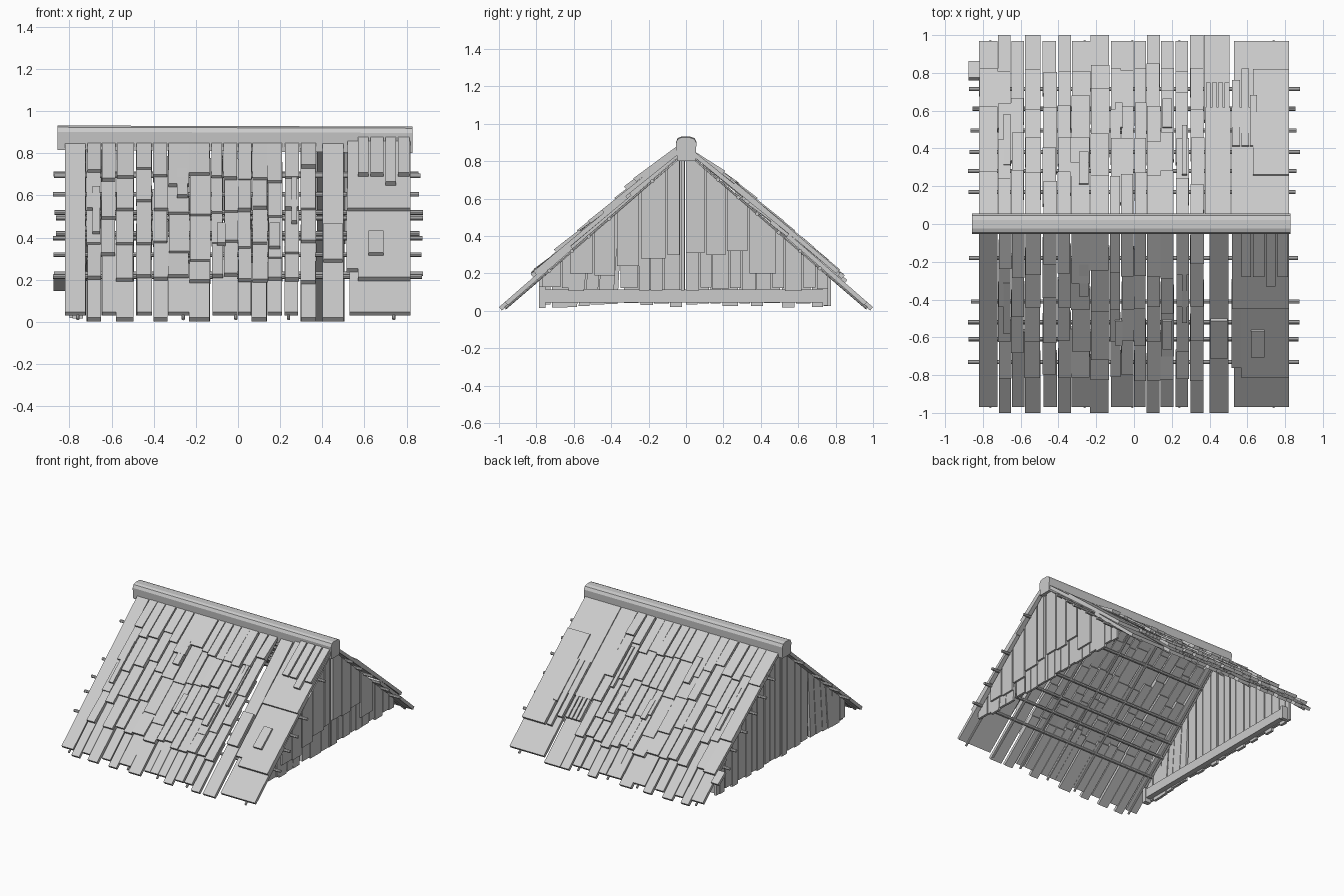
import bpy, random
from mathutils import Vector

if "Cube" in bpy.data.objects:
    bpy.data.objects.remove(bpy.data.objects["Cube"])

random.seed(4)
R = random.uniform
SL = 0.87                         # roof fall per unit of y
N = Vector((0, SL, 1)).normalized()


def mesh(name, verts, faces):
    me = bpy.data.meshes.new(name)
    me.from_pydata(verts, [], faces)
    ob = bpy.data.objects.new(name, me)
    bpy.context.collection.objects.link(ob)
    return ob


def prism(name, a, b):
    """Solid between two matching polygons."""
    n = len(a)
    faces = [tuple(range(n))[::-1], tuple(range(n, 2 * n))]
    faces += [(i, (i + 1) % n, n + (i + 1) % n, n + i) for i in range(n)]
    return mesh(name, [tuple(v) for v in list(a) + list(b)], faces)


def box(name, x0, x1, y0, y1, z0, z1):
    q = lambda z: [(x0, y0, z), (x1, y0, z), (x1, y1, z), (x0, y1, z)]
    return prism(name, q(z0), q(z1))


def roof_pt(side, x, d, h):
    p = Vector((x, d, 0.89 - SL * d)) + N * h
    p.y *= side
    return p


def plank(name, side, x0, x1, d0, d1, h0=0.0, h1=0.0, t=0.024):
    """Board on a roof slope from distance d0 (ridge) to d1 (eave)."""
    q = lambda off: [roof_pt(side, x, d, h + off) for x, d, h in
                     ((x0, d0, h0), (x1, d0, h0), (x1, d1, h1), (x0, d1, h1))]
    return prism(name, q(-t), q(0))


def pole(name, a, b, r):
    a, b = Vector(a), Vector(b)
    bpy.ops.mesh.primitive_cylinder_add(vertices=8, radius=r, depth=(b - a).length,
                                        location=(a + b) / 2)
    ob = bpy.context.object
    ob.name = name
    ob.rotation_euler = (b - a).to_track_quat('Z', 'Y').to_euler()


# shingle columns: x range, eave distance, lap positions
E, F = 0.968, 1.0
cols = [(-.82, -.722, E, ()), (-.717, -.652, F, (.22, .43, .62, .8)),
        (-.648, -.583, E, (.27, .47, .66)), (-.577, -.495, F, (.25, .43, .6, .8)),
        (-.482, -.41, E, (.2, .38, .6, .79)), (-.402, -.335, F, (.25, .43, .61, .8)),
        (-.33, -.232, E, (.3, .45, .66, .8)), (-.23, -.132, F, (.24, .46, .7, .82)),
        (-.124, -.072, E, (.25, .43, .6, .79)), (-.067, -.002, E, (.25, .43, .6, .79)),
        (.002, .063, E, (.25, .44, .62, .8)), (.068, .138, F, (.25, .43, .6, .82)),
        (.142, .21, E, (.27, .46, .68, .8)), (.222, .288, E, (.24, .43, .67, .8)),
        (.3, .37, F, (.2, .43, .6, .82))]
for side, label in ((-1, "front"), (1, "back")):
    for x0, x1, eave, laps in cols:
        if side == 1 and not laps:
            laps = (.25, .6, .8)
        ends = [d + R(-.012, .012) for d in laps] + [eave]
        top = 0.035
        for i, d in enumerate(ends):
            last = i == len(ends) - 1
            j = R(-.003, .003)
            plank(label + "_shingle", side, x0 + j, x1 + j, top, d, 0,
                  0 if last else R(.02, .032))
            top = d - R(.09, .13)
    # narrow strips bridging some columns
    for x0, x1, d0, d1 in ((-.69, -.655, .3, .56), (-.29, -.24, .2, .36),
                           (-.1, -.06, .5, .62), (.255, .28, .25, .5), (.15, .2, .5, .64)):
        plank(label + "_strip", side, x0, x1, d0, d1, .022, .036)

# right-hand end of the front slope
plank("front_long_plank", -1, .4, .5, .035, F)
plank("front_patch", -1, .405, .495, .5, .7, .02, .024)
plank("front_panel_low", -1, .53, .82, .62, E)
plank("front_panel_mid", -1, .57, .82, .32, .8, .01, .024)
plank("front_panel_side", -1, .515, .57, .3, .75, .01, .02)
plank("front_panel_top", -1, .52, .82, .035, .43, .01, .032)
for x0, x1, d in ((.57, .62, .25), (.63, .69, .25), (.70, .75, .3), (.76, .815, .25)):
    plank("front_top_strip", -1, x0, x1, .035, d, .025, .048)
plank("front_low_strip", -1, .62, .69, .55, .68, .03, .04)

# right-hand end of the back slope
plank("back_wide_plank", 1, .3705, .505, .55, F)
plank("back_wide_upper", 1, .375, .51, .035, .6, 0, .026)
for x in (.38, .413, .446, .479):
    plank("back_patch_strip", 1, x, x + .026, .5, .73, .02, .028)
plank("back_panel_low", 1, .53, .82, .55, E)
plank("back_panel_top", 1, .515, .82, .035, .6, 0, .026)
plank("back_panel_side", 1, .63, .82, .25, .8, .02, .03)
for x0, x1, d in ((.52, .56, .74), (.57, .61, .8), (.615, .65, .66)):
    plank("back_side_strip", 1, x0, x1, .4, d, .024, .036)
plank("back_loose_shingle", 1, -.876, -.815, .77, .85, .01, .02)

# batten poles along x
for side, dists in ((-1, (.2, .43, .54, .63, .75)), (1, (.19, .3, .4, .515, .63, .735))):
    for d in dists:
        p = roof_pt(side, 0, d, -.03)
        pole("batten_pole", (R(-.88, -.855), p.y, p.z), (R(.85, .88), p.y, p.z), .011)
    # thin rafters down the slope
    for x in (-.76, -.26, -.01, .24, .49, .74):
        pole("rafter_pole", roof_pt(side, x, .04, -.034), roof_pt(side, x, .985, -.026), .008)

# ridge cap
prof = [(-.046, .805), (.05, .805), (.056, .90), (.045, .922), (.02, .93),
        (-.025, .93), (-.044, .922), (-.054, .90)]
prism("ridge_cap", [(-.857, y, z + (.002 if z > .85 else .012)) for y, z in prof],
      [(.828, y, z - .003) for y, z in prof])


def wall_board(name, xa, xb, y0, y1, bot, lean=0.0, top_off=0.0):
    """Vertical gable board whose top follows the roof."""
    zt = lambda y: .845 - top_off - SL * abs(y)
    ys = [y0, y1]
    pts = [(y0 - lean, bot), (y1 - lean, bot), (y1, max(zt(y1), bot + .01)),
           (y0, max(zt(y0), bot + .01))]
    prism(name, [(xa, y, z) for y, z in pts], [(xb, y, z) for y, z in pts])


def gable(label, xa, xb, bottom, ymax):
    y = -ymax
    while y < ymax - .03:
        w = min(R(.06, .11), ymax - y)
        lean = .03 if -.65 < y < -.38 else 0
        # split the board that would cross the apex
        if y < 0 < y + w:
            w = -y + .001
        wall_board(label + "_board", xa, xb, y, y + w - R(.003, .01),
                   bottom + R(-.012, .014), lean)
        y += w


# gable walls
gable("right_gable", .775, .793, .115, .77)
gable("left_gable", -.80, -.78, .03, .785)
# overlapping upper boards outside the right gable
for y0, y1, b in ((-.62, -.5, .2), (-.49, -.38, .19), (-.37, -.25, .24), (-.24, -.11, .28),
                  (-.1, -.035, .3), (.0, .1, .31), (.11, .21, .3), (.22, .33, .32), (.34, .48, .2)):
    wall_board("right_gable_upper_board", .793, .807, y0, y1, b)
# sill beam and end blocks inside the left gable
box("left_sill_beam", -.78, -.74, -.75, .755, .045, .115)
box("left_sill_end_back", -.785, -.735, .73, .758, .03, .13)
box("left_sill_end_front", -.785, -.735, -.785, -.75, .015, .13)
